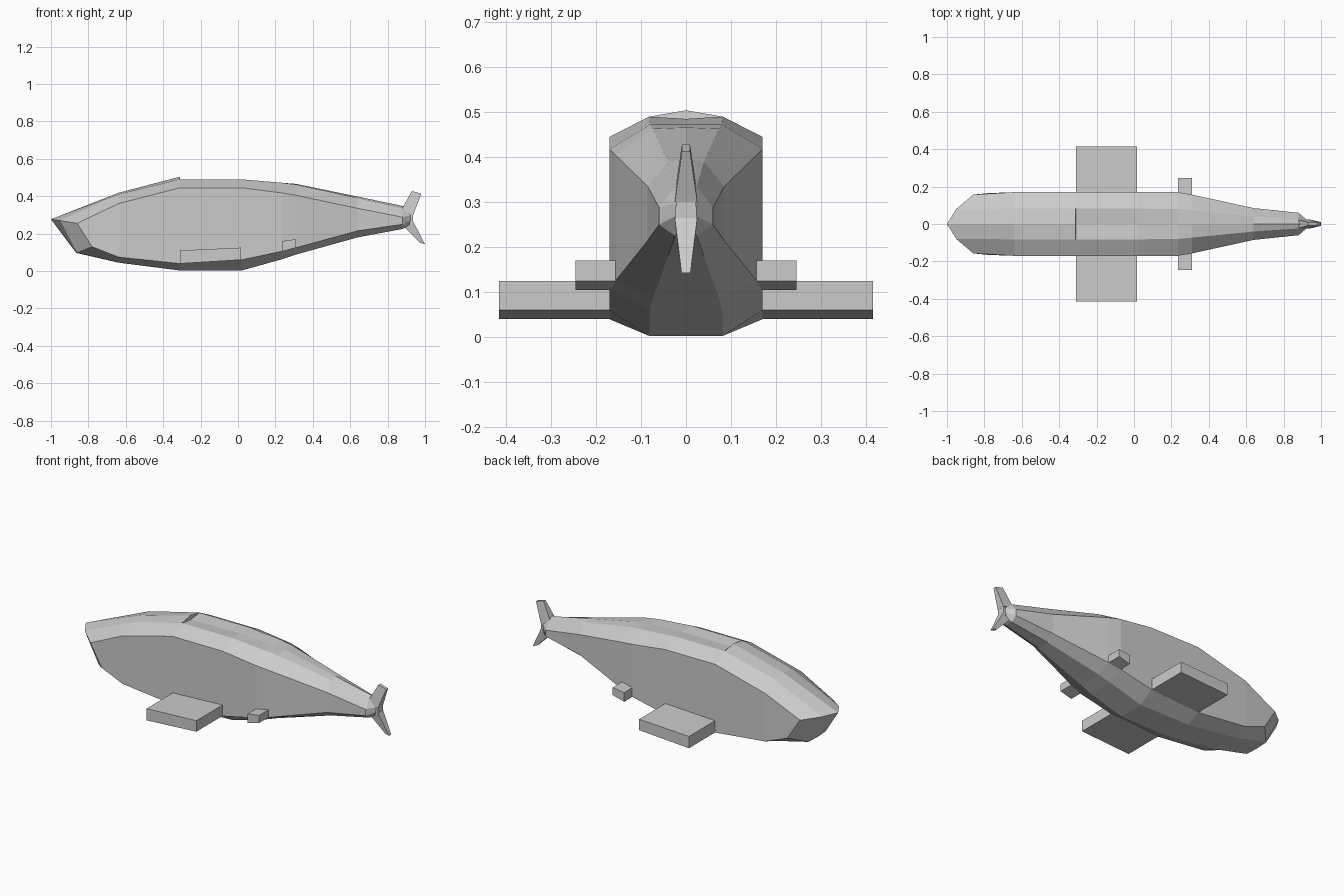
import bpy, bmesh

if "Cube" in bpy.data.objects:
    bpy.data.objects.remove(bpy.data.objects["Cube"])

grey = bpy.data.materials.new("plain grey")
grey.diffuse_color = (0.6, 0.6, 0.6, 1)
grey.use_nodes = True
grey.node_tree.nodes["Principled BSDF"].inputs["Base Color"].default_value = grey.diffuse_color


def make(name, verts, faces, mirror=False):
    me = bpy.data.meshes.new(name)
    bm = bmesh.new()
    vs = [bm.verts.new(v) for v in verts]
    for f in faces:
        bm.faces.new([vs[i] for i in f])
    bmesh.ops.recalc_face_normals(bm, faces=bm.faces)
    bm.to_mesh(me)
    bm.free()
    me.materials.append(grey)
    ob = bpy.data.objects.new(name, me)
    bpy.context.collection.objects.link(ob)
    if mirror:
        m = ob.modifiers.new("mirror", 'MIRROR')
        m.use_axis = (False, True, False)
    return ob


# Body: half rings running top centre, ridge, shoulder, lower shoulder, keel edge, keel centre
rings = [[(-1, 0, .277), (-.95, .08, .27), (-.86, .157, .255),
          (-.78, .165, .13), (-.86, .08, .097), (-.865, 0, .097)]]
# x, centre top, ridge top, shoulder, lower shoulder, bottom, half width, ridge half width
stations = [
    (-.64, .418, .41, .36, .075, .045, .17, .082),
    (-.312, .504, .49, .445, .04, .003, .17, .082),
    (-.31, .48, .49, .445, .04, .003, .17, .082),
    (.02, .485, .49, .445, .06, .003, .17, .082),
    (.235, .472, .472, .418, .106, .063, .17, .08),
    (.31, .466, .463, .405, .125, .088, .157, .073),
    (.64, .398, .39, .335, .215, .18, .085, .04),
    (.88, .348, .335, .288, .25, .225, .06, .024),
    (.935, .335, .325, .30, .275, .25, .012, .01),
]
for x, top, ridge, sh, low, bot, w, r in stations:
    rings.append([(x, 0, top), (x, r, ridge), (x, w, sh),
                  (x, w, low), (x, r, bot), (x, 0, bot)])
verts = [v for ring in rings for v in ring]
faces = [(6*i + j, 6*i + j + 1, 6*i + j + 7, 6*i + j + 6)
         for i in range(len(rings) - 1) for j in range(5)]
# Blunt snout and narrow tail end
e = 6 * (len(rings) - 1)
for o in (0, e):
    faces += [(o, o + 1, o + 4, o + 5), (o + 1, o + 2, o + 3, o + 4)]
make("body", verts, faces, True)

BOX = [(0, 1, 2, 3), (4, 5, 6, 7), (0, 1, 5, 4),
       (1, 2, 6, 5), (2, 3, 7, 6), (3, 0, 4, 7)]


# Side fins: an xz outline stretched outwards and mirrored
def side_fin(name, outline, y0, y1):
    make(name, [(x, y, z) for y in (y0, y1) for x, z in outline], BOX, True)


side_fin("front_fins", [(-.31, .04), (-.31, .11), (.017, .125), (.017, .06)], .12, .415)
side_fin("rear_fins", [(.235, .105), (.235, .16), (.31, .17), (.31, .125)], .12, .245)


# Tail flukes: base edge and tip edge with tapering thickness
def fluke(name, base, tip, tb, tt):
    v = [(x, s * t, z) for s in (-1, 1)
         for (x, z), t in zip(base + tip[::-1], (tb, tb, tt, tt))]
    make(name, v, BOX)


fluke("upper_fluke", [(.87, .32), (.937, .30)], [(.93, .428), (.98, .413)], .025, .009)
fluke("tail_web", [(.87, .25), (.935, .25)], [(.87, .335), (.937, .338)], .025, .02)
fluke("lower_fluke", [(.87, .255), (.937, .265)], [(.972, .152), (1, .143)], .025, .01)
